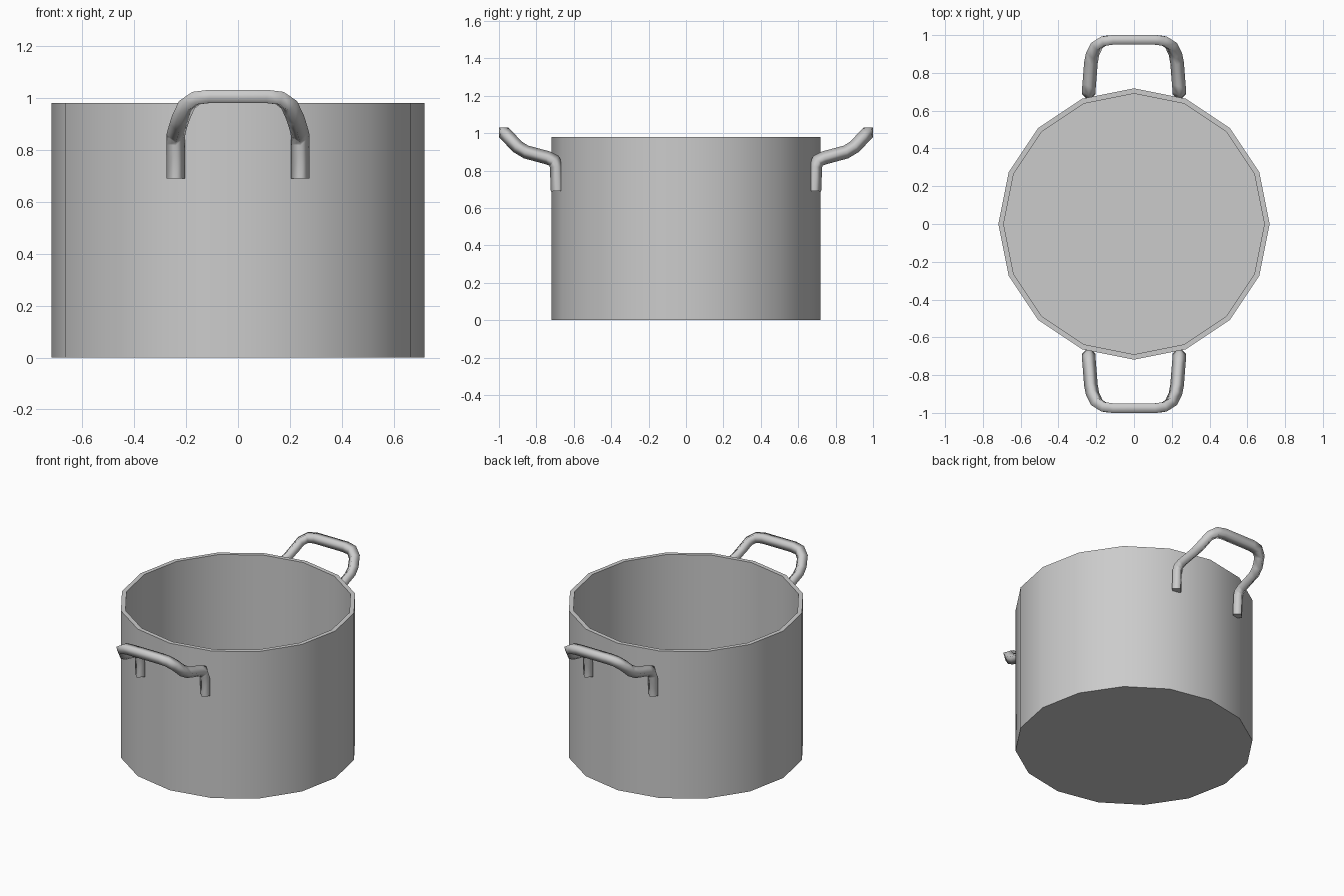
import bpy, bmesh, math
from mathutils import Vector

if "Cube" in bpy.data.objects:
    bpy.data.objects.remove(bpy.data.objects["Cube"])


def make_object(name, bm):
    bmesh.ops.recalc_face_normals(bm, faces=bm.faces[:])
    me = bpy.data.meshes.new(name)
    bm.to_mesh(me)
    bm.free()
    ob = bpy.data.objects.new(name, me)
    bpy.context.collection.objects.link(ob)
    return ob


def bridge(bm, a, b):
    n = len(a)
    for i in range(n):
        bm.faces.new((a[i], a[(i + 1) % n], b[(i + 1) % n], b[i])).smooth = True


# Pot body: 16-sided open shell with wall and floor thickness
def pot(name, sides=16):
    bm = bmesh.new()
    profile = [(0.718, 0), (0.718, 0.98), (0.69, 0.98), (0.69, 0.03)]
    rings = [[bm.verts.new((r * math.cos(math.tau * i / sides),
                            r * math.sin(math.tau * i / sides), z))
              for i in range(sides)] for r, z in profile]
    for a, b in zip(rings, rings[1:]):
        bridge(bm, a, b)
    bm.faces.new(rings[0])
    bm.faces.new(rings[-1])
    ob = make_object(name, bm)
    bpy.context.view_layer.objects.active = ob
    ob.select_set(True)
    bpy.ops.object.shade_smooth_by_angle(angle=math.radians(30))
    ob.select_set(False)


# Handle: four-sided rod swept along a bent loop, side is +1 (back) or -1 (front)
HALF_PATH = [(0.24, 0.687, 0.69), (0.24, 0.692, 0.82), (0.24, 0.705, 0.852),
             (0.237, 0.74, 0.868), (0.228, 0.855, 0.899), (0.219, 0.90, 0.926),
             (0.197, 0.945, 0.973), (0.16, 0.969, 0.999), (0.11, 0.975, 1.005)]


def handle(name, side, radius=0.036):
    bm = bmesh.new()
    half = [Vector(p) for p in HALF_PATH]
    normals = []
    for i in range(len(half)):
        d = half[min(i + 1, len(half) - 1)] - half[max(i - 1, 0)]
        normals.append(Vector((0, -d.z, d.y)).normalized())
    path = half + [Vector((-p.x, p.y, p.z)) for p in reversed(half)]
    normals += normals[::-1]
    rings = []
    for i, (p, n) in enumerate(zip(path, normals)):
        before = (p - path[i - 1]).normalized() if i else Vector()
        after = (path[i + 1] - p).normalized() if i + 1 < len(path) else Vector()
        s = n.cross(before + after).normalized()
        ring = []
        for off in (n, s, -n, -s):
            v = p + off * radius
            ring.append(bm.verts.new((v.x, v.y * side, v.z)))
        rings.append(ring)
    for a, b in zip(rings, rings[1:]):
        bridge(bm, a, b)
    bm.faces.new(rings[0])
    bm.faces.new(rings[-1])
    make_object(name, bm)


pot("pot_body")
handle("front_handle", -1)
handle("back_handle", 1)
